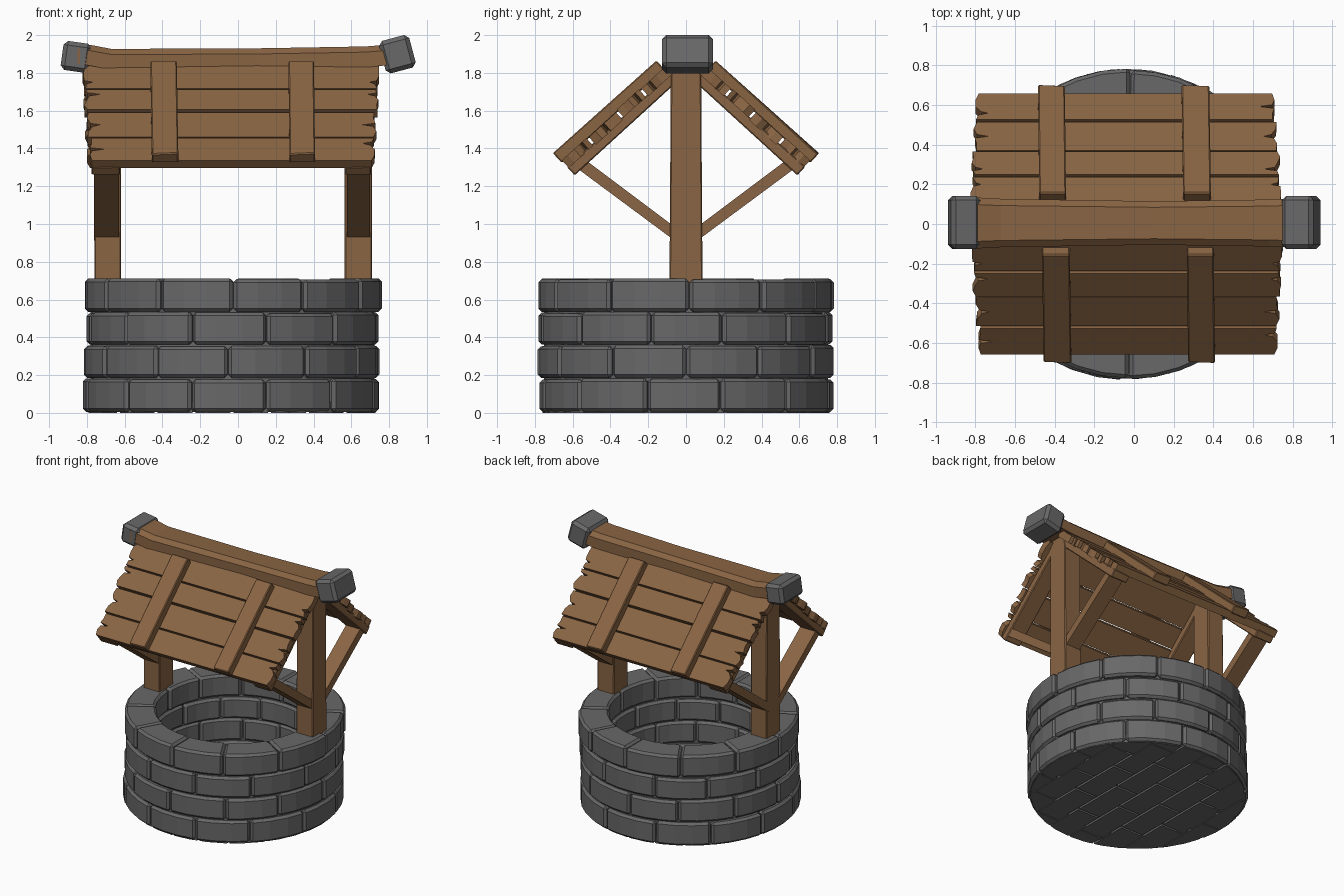
import bpy, bmesh, math, random
from mathutils import Vector, Matrix

if "Cube" in bpy.data.objects:
    bpy.data.objects.remove(bpy.data.objects["Cube"])

random.seed(4)
R = random.uniform


def material(name, col):
    m = bpy.data.materials.new(name)
    m.diffuse_color = (*col, 1)
    m.use_nodes = True
    m.node_tree.nodes["Principled BSDF"].inputs["Base Color"].default_value = m.diffuse_color
    return m


WOOD = material("brown_wood", (0.25, 0.128, 0.056))
STONE = material("grey_stone", (0.138, 0.138, 0.138))


def finish(bm, name, mat, bevel=0.0):
    bmesh.ops.recalc_face_normals(bm, faces=bm.faces)
    if bevel:
        # bevel only real corners, not the facets of a curve
        edges = [e for e in bm.edges if e.is_manifold and e.calc_face_angle(0) > 0.6]
        bmesh.ops.bevel(bm, geom=edges, offset=bevel, segments=1, affect='EDGES', clamp_overlap=True)
    me = bpy.data.meshes.new(name)
    bm.to_mesh(me)
    bm.free()
    me.materials.append(mat)
    ob = bpy.data.objects.new(name, me)
    bpy.context.collection.objects.link(ob)
    return ob


def loft(bm, rings, closed=False):
    """Skin a list of rings of points, capped unless closed on itself."""
    vs = [[bm.verts.new(p) for p in r] for r in rings]
    n = len(vs[0])
    pairs = list(zip(vs, vs[1:])) + ([(vs[-1], vs[0])] if closed else [])
    for a, b in pairs:
        for i in range(n):
            j = (i + 1) % n
            bm.faces.new((a[i], a[j], b[j], b[i]))
    if not closed:
        bm.faces.new(vs[0])
        bm.faces.new(vs[-1][::-1])


def arc_rings(cx, r0, r1, z0, z1, a0, a1, seg):
    out = []
    for i in range(seg + 1):
        a = a0 + (a1 - a0) * i / seg
        s, c = math.sin(a), -math.cos(a)
        out.append([(cx + r * s, r * c, z) for r, z in ((r0, z0), (r1, z0), (r1, z1), (r0, z1))])
    return out


# Stone ring: four staggered courses of twelve curved bricks
courses = [(0.005, 0.182, -0.037), (0.186, 0.358, -0.032), (0.362, 0.532, -0.028), (0.535, 0.712, -0.025)]
for k, (z0, z1, cx) in enumerate(courses):
    bm = bmesh.new()
    step = math.radians(30)
    cuts = [step * (i + (0.5 if k % 2 == 0 else 0)) + R(-0.03, 0.03) for i in range(12)]
    cuts.append(cuts[0] + 2 * math.pi)
    for i in range(12):
        d = R(-0.012, 0.003)
        loft(bm, arc_rings(cx, 0.565 + R(-0.008, 0.008), 0.785 + d, z0, z1 + R(-0.006, 0.002),
                           cuts[i] + 0.003, cuts[i + 1] - 0.003, 3))
    finish(bm, f"stone_course_{k + 1}", STONE, 0.017)

# Mortar core closing the joints
bm = bmesh.new()
loft(bm, arc_rings(-0.03, 0.59, 0.752, 0.02, 0.69, 0, 2 * math.pi, 36)[:-1], True)
finish(bm, "mortar_core", STONE)

# Paved floor: bricks clipped to a disc, over a thin bed
bm = bmesh.new()
bmesh.ops.create_cone(bm, cap_ends=True, segments=36, radius1=0.75, radius2=0.75, depth=0.03,
                      matrix=Matrix.Translation((-0.033, 0, 0.03)))
finish(bm, "floor_bed", STONE)
out = bmesh.new()
bw, bl, gap = 0.2, 0.42, 0.008
for i in range(-4, 4):
    for j in range(-3, 3):
        y0 = j * bl + (bl / 2 if i % 2 else 0)
        x0 = i * bw
        bm = bmesh.new()
        bmesh.ops.create_circle(bm, cap_ends=True, segments=36, radius=0.76)
        for co, no in (((x0 + gap, 0, 0), (-1, 0, 0)), ((x0 + bw - gap, 0, 0), (1, 0, 0)),
                       ((0, y0 + gap, 0), (0, -1, 0)), ((0, y0 + bl - gap, 0), (0, 1, 0))):
            bmesh.ops.bisect_plane(bm, geom=bm.verts[:] + bm.edges[:] + bm.faces[:],
                                   plane_co=co, plane_no=no, clear_outer=True)
        for f in bm.faces:
            pts = [v.co.copy() for v in f.verts]
            loft(out, [[(p.x - 0.033, p.y, z) for p in pts] for z in (0.0, 0.06)])
        bm.free()
finish(out, "floor_bricks", STONE)

# Posts
for name, x0, x1 in (("left_post", -0.76, -0.62), ("right_post", 0.565, 0.71)):
    bm = bmesh.new()
    loft(bm, [[(x0, -w, z), (x1, -w, z), (x1, w, z), (x0, w, z)] for z, w in ((0.6, 0.088), (1.86, 0.08))])
    finish(bm, name, WOOD, 0.006)


# Roof frame: u runs down the slope, n points out of it; s is the side
def slope(x, u, n, s=-1):
    return (x, s * (0.66 + 0.738 * u + 0.674 * n), 1.335 - 0.674 * u + 0.738 * n)


def slope_box(name, x0, x1, u0, u1, n0, n1, s=-1, twist=0.0):
    bm = bmesh.new()
    loft(bm, [[slope(x0 + t, u, n0, s), slope(x1 + t, u, n0, s), slope(x1 + t, u, n1 + b, s), slope(x0 + t, u, n1, s)]
              for u, t, b in ((u0, -twist, 0), (u1, twist, 0.008))])
    return finish(bm, name, WOOD, 0.006)


def ragged_end(x, u0, u1, inward):
    """End of a board: uneven, with one deep thin split."""
    fr = [0.02, 0.25, 0.5, 0.75, 0.98]
    pts = [(x + inward * R(0, 0.02), u0 + (u1 - u0) * f) for f in fr]
    k = random.choice((1, 2, 3))
    u = pts[k][1]
    pts[k:k + 1] = [(pts[k][0], u - 0.012), (x + inward * R(0.05, 0.1), u), (pts[k][0] + inward * 0.012, u + 0.012)]
    return pts


def spun_copy(ob, name):
    """Same part on the other slope: half a turn about the roof centre."""
    c = ob.copy()
    c.data = ob.data.copy()
    c.name = name
    P = Matrix.Translation((-0.038, 0, 0))
    c.data.transform(P @ Matrix.Rotation(math.pi, 4, 'Z') @ P.inverted())
    bpy.context.collection.objects.link(c)


# Roof boards
us = [0.0, -0.185, -0.393, -0.564, -0.785]
ends = [(-0.785, 0.725), (-0.80, 0.735), (-0.815, 0.745), (-0.825, 0.75)]
for i, (xa, xb) in enumerate(ends):
    u1, u0 = us[i] - (0.003 if i else 0), us[i + 1] + 0.003
    outline = ragged_end(xa, u0, u1, 1) + ragged_end(xb, u0, u1, -1)[::-1]
    d = (0, -0.006, 0.002, -0.003)[i]
    bm = bmesh.new()
    loft(bm, [[slope(x, u, n + d) for x, u in outline] for n in (-0.055, 0.0)])
    spun_copy(finish(bm, f"front_roof_board_{i + 1}", WOOD), f"back_roof_board_{i + 1}")

# Battens on top of the boards
for i, (xa, xb, tw) in enumerate(((-0.46, -0.32, 0.004), (0.27, 0.405, 0.003))):
    spun_copy(slope_box(f"front_batten_{i + 1}", xa, xb, -0.73, 0.006, -0.01, 0.052, -1, tw), f"back_batten_{i + 1}")

# Rafters under the boards and diagonal struts from the posts
for side, s in (("front", -1), ("back", 1)):
    for end, xa, xb in (("left", -0.775, -0.625), ("right", 0.565, 0.705)):
        slope_box(f"{side}_{end}_rafter", xa, xb, -0.80, 0.0, -0.105, -0.05, s)
        bm = bmesh.new()
        sec = [(0.06, 0.912), (0.06, 0.985), (0.54, 1.345), (0.59, 1.305)]
        loft(bm, [[(x, s * y, z) for y, z in sec] for x in (xa + 0.012, xb - 0.006)])
        finish(bm, f"{side}_{end}_strut", WOOD)

# Sagging ridge beam with chamfered section
bm = bmesh.new()
sec = [(-0.122, -0.055), (0.122, -0.055), (0.122, 0.025), (0.088, 0.055), (-0.088, 0.055), (-0.122, 0.025)]
path = [(-0.85, 1.905, 1.08), (-0.76, 1.889, 1.04), (-0.67, 1.872, 1.0), (0.1, 1.875, 0.9),
        (0.68, 1.885, 0.97), (0.76, 1.892, 1.0), (0.85, 1.905, 1.02)]
loft(bm, [[(x, y * w + 0.005, z + h) for y, h in sec] for x, z, w in path])
finish(bm, "ridge_beam", WOOD)

# Stone caps on the ridge ends
for name, x, z, sx, sz, tilt in (("left_ridge_cap", -0.857, 1.885, 0.15, 0.155, 8),
                                 ("right_ridge_cap", 0.844, 1.899, 0.165, 0.178, -15)):
    bm = bmesh.new()
    bmesh.ops.create_cube(bm, size=1, matrix=Matrix.Translation((x, 0.008, z))
                          @ Matrix.Rotation(math.radians(tilt), 4, 'Y')
                          @ Matrix.Diagonal((sx, 0.268, sz, 1)))
    finish(bm, name, STONE, 0.022)
